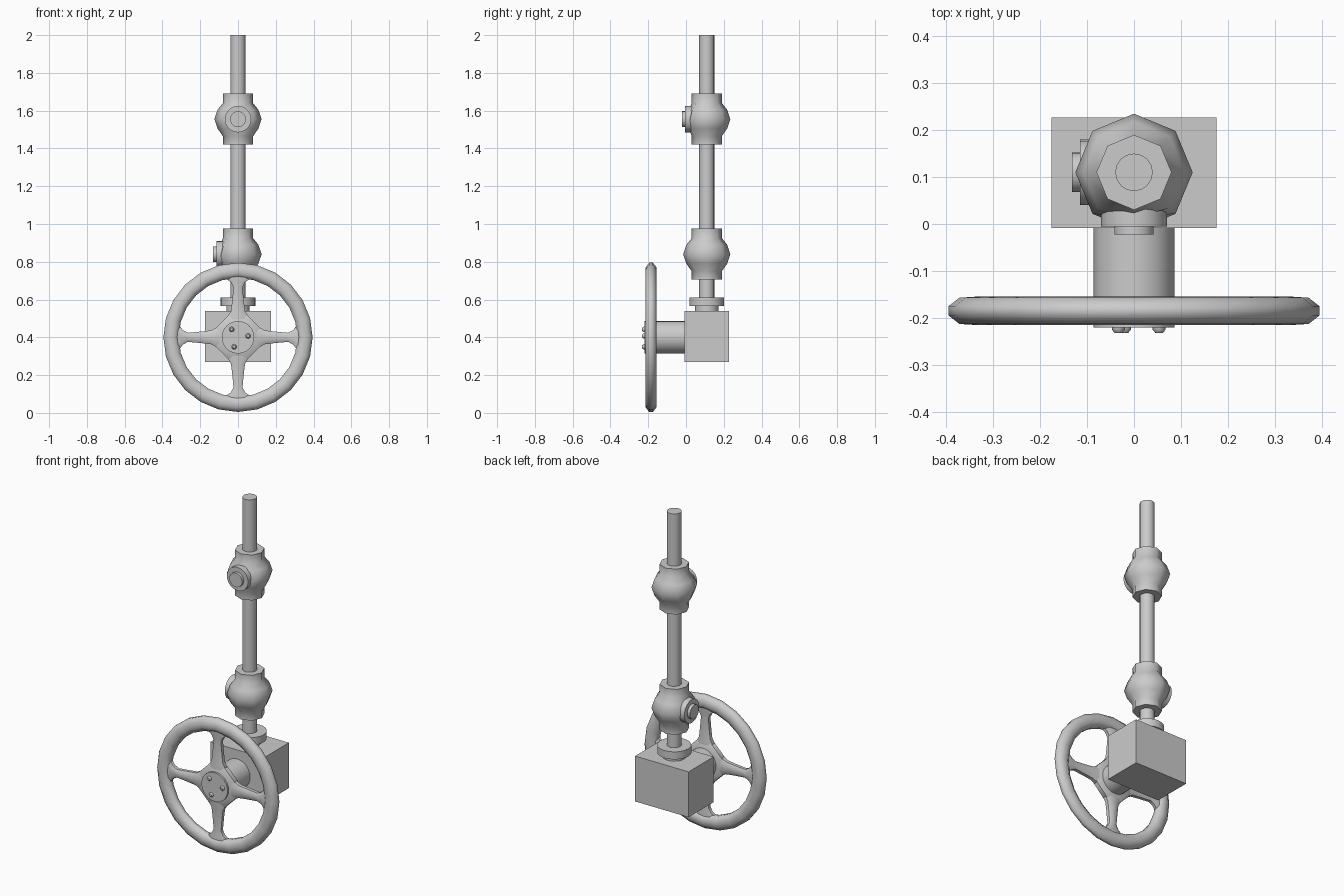
import bpy, bmesh
from math import sin, cos, pi, radians
from mathutils import Matrix, Vector

if "Cube" in bpy.data.objects:
    bpy.data.objects.remove(bpy.data.objects["Cube"])

ROD_Y = 0.11
WHEEL = Vector((0, -0.185, 0.40))
FRONT = Matrix.Rotation(pi / 2, 4, 'X')      # turns local +z to world -y


def finish(name, bm, matrix, angle=50):
    bm.transform(matrix)
    bmesh.ops.recalc_face_normals(bm, faces=bm.faces)
    me = bpy.data.meshes.new(name)
    bm.to_mesh(me)
    bm.free()
    ob = bpy.data.objects.new(name, me)
    bpy.context.collection.objects.link(ob)
    bpy.ops.object.select_all(action='DESELECT')
    bpy.context.view_layer.objects.active = ob
    ob.select_set(True)
    if angle:
        bpy.ops.object.shade_smooth_by_angle(angle=radians(angle))
    return ob


def loft(rings, closed=False):
    """Skin a list of equal-length vertex rings."""
    bm = bmesh.new()
    vs = [[bm.verts.new(p) for p in ring] for ring in rings]
    n = len(vs[0])
    for i in range(len(vs) if closed else len(vs) - 1):
        a, b = vs[i], vs[(i + 1) % len(vs)]
        for j in range(n):
            bm.faces.new((a[j], a[(j + 1) % n], b[(j + 1) % n], b[j]))
    if not closed:
        bm.faces.new(vs[0])
        bm.faces.new(vs[-1])
    return bm


def lathe(profile, n, closed=False, offset=0.0):
    """Revolve (radius, z) points about z."""
    return loft([[(r * cos(offset + 2 * pi * k / n), r * sin(offset + 2 * pi * k / n), z)
                  for k in range(n)] for r, z in profile], closed)


# gearbox
bm = bmesh.new()
bmesh.ops.create_cube(bm, size=1)
finish("gearbox", bm, Matrix.Translation((0, 0.1095, 0.405))
       @ Matrix.Diagonal((0.352, 0.235, 0.27, 1)), 0)

# vertical rod and the collar on the gearbox
at_rod = Matrix.Translation((0, ROD_Y, 0))
finish("rod", lathe([(0.04, 0.53), (0.04, 2.0)], 16), at_rod)
finish("rod_collar", lathe([(0.062, 0.53), (0.062, 0.565), (0.092, 0.565),
                            (0.092, 0.61), (0.04, 0.61)], 24), at_rod)


# eight-sided universal joints with a side plug
def joint(label, z, turn):
    m = Matrix.Translation((0, ROD_Y, z)) @ Matrix.Rotation(turn, 4, 'Z')
    bm = lathe([(0.08, -0.135), (0.08, -0.09), (0.108, -0.05), (0.125, 0),
                (0.108, 0.05), (0.08, 0.085), (0.08, 0.135)], 8)
    for v in bm.verts:                        # flattened seat behind the plug
        v.co.y = max(v.co.y, -0.095)
    finish(label + "_joint", bm, m, 60)
    plug = [(0.07, 0.04), (0.07, 0.115), (0.042, 0.115), (0.042, 0.132)]
    finish(label + "_joint_plug", lathe(plug, 20), m @ FRONT)


joint("upper", 1.555, 0)
joint("lower", 0.84, -pi / 2)

# handwheel rim
at_wheel = Matrix.Translation(WHEEL) @ FRONT
rim = [(0.395, -0.01), (0.395, 0.01), (0.372, 0.028), (0.34, 0.03),
       (0.314, 0.012), (0.314, -0.012), (0.34, -0.03), (0.372, -0.028)]
finish("wheel_rim", lathe(rim, 24, closed=True), at_wheel, 60)

# wheel hub plate, shaft and bolts
finish("wheel_hub", lathe([(0.11, -0.025), (0.128, -0.015), (0.128, 0.012), (0.1, 0.025)],
                          8, offset=pi / 8), at_wheel)
finish("wheel_shaft", lathe([(0.086, -0.20), (0.086, 0.036)], 24), at_wheel)
for i in range(3):
    a = radians(8 + 120 * i)
    bolt = lathe([(0.014, 0.03), (0.014, 0.04), (0.008, 0.047)], 8)
    finish(f"hub_bolt_{i + 1}", bolt,
           at_wheel @ Matrix.Translation((0.054 * cos(a), 0.054 * sin(a), 0)))

# four spokes flaring into hub and rim: (distance, half width, half depth)
stations = [(0.08, 0.06, 0.022), (0.115, 0.052, 0.022), (0.14, 0.037, 0.021),
            (0.19, 0.031, 0.02), (0.265, 0.024, 0.019), (0.292, 0.038, 0.019),
            (0.318, 0.075, 0.018), (0.34, 0.085, 0.016)]
shape = [(1, -0.5), (1, 0.5), (0.5, 1), (-0.5, 1), (-1, 0.5), (-1, -0.5), (-0.5, -1), (0.5, -1)]
for i in range(4):
    bm = loft([[(r, w * u, d * v) for u, v in shape] for r, w, d in stations])
    finish(f"wheel_spoke_{i + 1}", bm, at_wheel @ Matrix.Rotation(i * pi / 2, 4, 'Z'))
